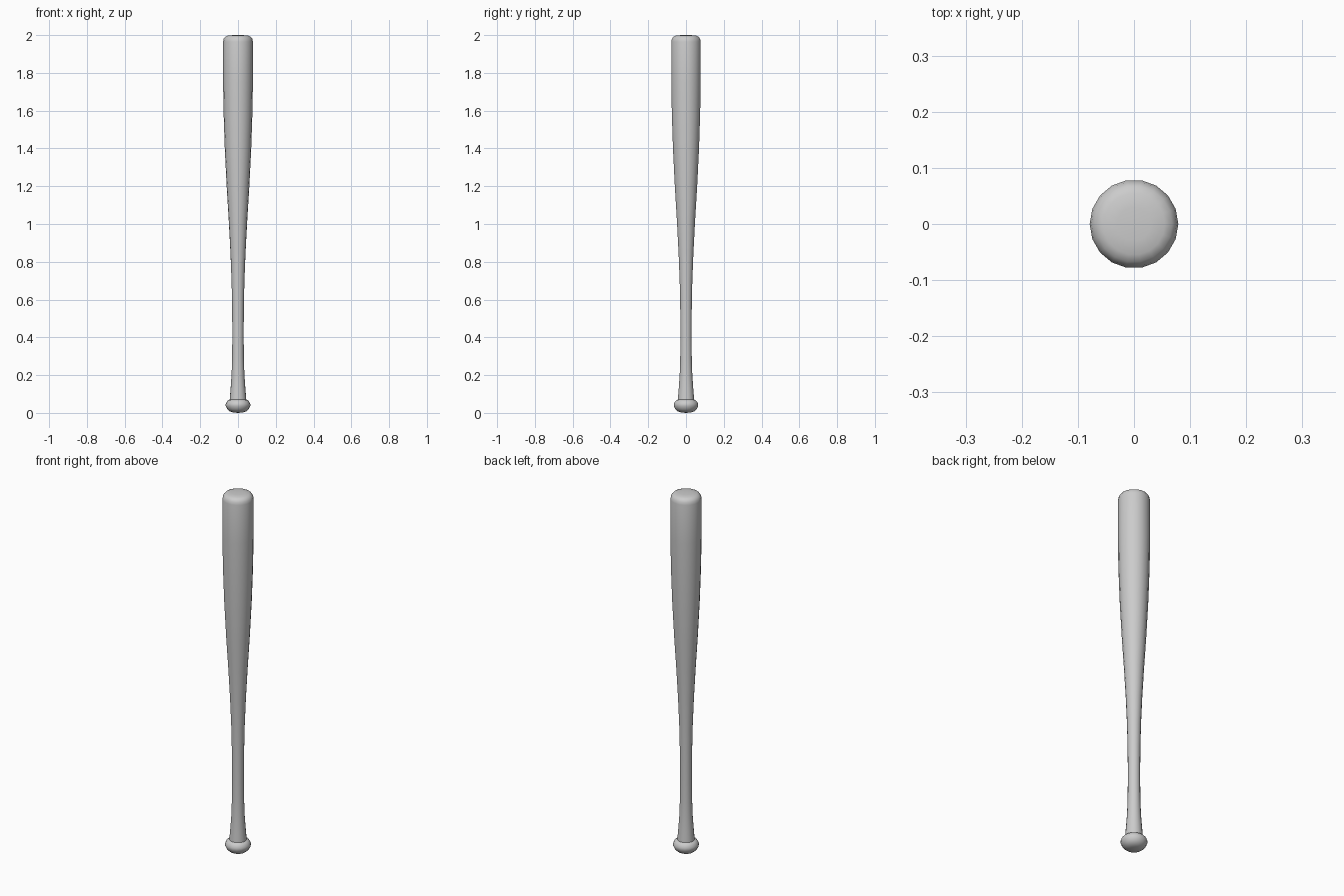
import bpy
import bmesh
from math import tau
from mathutils import Vector

if "Cube" in bpy.data.objects:
    bpy.data.objects.remove(bpy.data.objects["Cube"])

SIDES = 18


def lathe(name, profile):
    """Spin a (radius, height) profile around z; radius 0 closes a pole."""
    bm = bmesh.new()
    verts = [bm.verts.new((r, 0, z)) for r, z in profile]
    edges = [bm.edges.new(pair) for pair in zip(verts, verts[1:])]
    bmesh.ops.spin(bm, geom=verts + edges, cent=Vector(), axis=(0, 0, 1),
                   angle=tau, steps=SIDES, use_merge=False)
    bmesh.ops.remove_doubles(bm, verts=bm.verts, dist=0.0005)
    bmesh.ops.recalc_face_normals(bm, faces=bm.faces)
    # open shells: make sure the normals point away from the axis
    if sum(f.normal.x * f.calc_center_median().x +
           f.normal.y * f.calc_center_median().y for f in bm.faces) < 0:
        bmesh.ops.reverse_faces(bm, faces=bm.faces)
    for f in bm.faces:
        f.smooth = True
    mesh = bpy.data.meshes.new(name)
    bm.to_mesh(mesh)
    bm.free()
    obj = bpy.data.objects.new(name, mesh)
    bpy.context.collection.objects.link(obj)
    return obj


# Rounded knob at the foot of the handle
lathe("knob", [(0, 0), (0.025, 0.002), (0.044, 0.008), (0.057, 0.02),
               (0.065, 0.036), (0.065, 0.048), (0.059, 0.06),
               (0.052, 0.067), (0.044, 0.07)])

# Flared handle swelling into the barrel with a rounded end
lathe("handle_and_barrel", [
    (0.044, 0.07), (0.039, 0.13), (0.034, 0.20), (0.031, 0.29), (0.030, 0.42),
    (0.031, 0.56), (0.034, 0.70), (0.040, 0.85), (0.049, 1.02), (0.060, 1.20),
    (0.070, 1.40), (0.076, 1.58), (0.079, 1.75), (0.079, 1.965),
    (0.076, 1.98), (0.068, 1.991), (0.055, 1.997), (0.03, 1.9995), (0, 2.0)])
